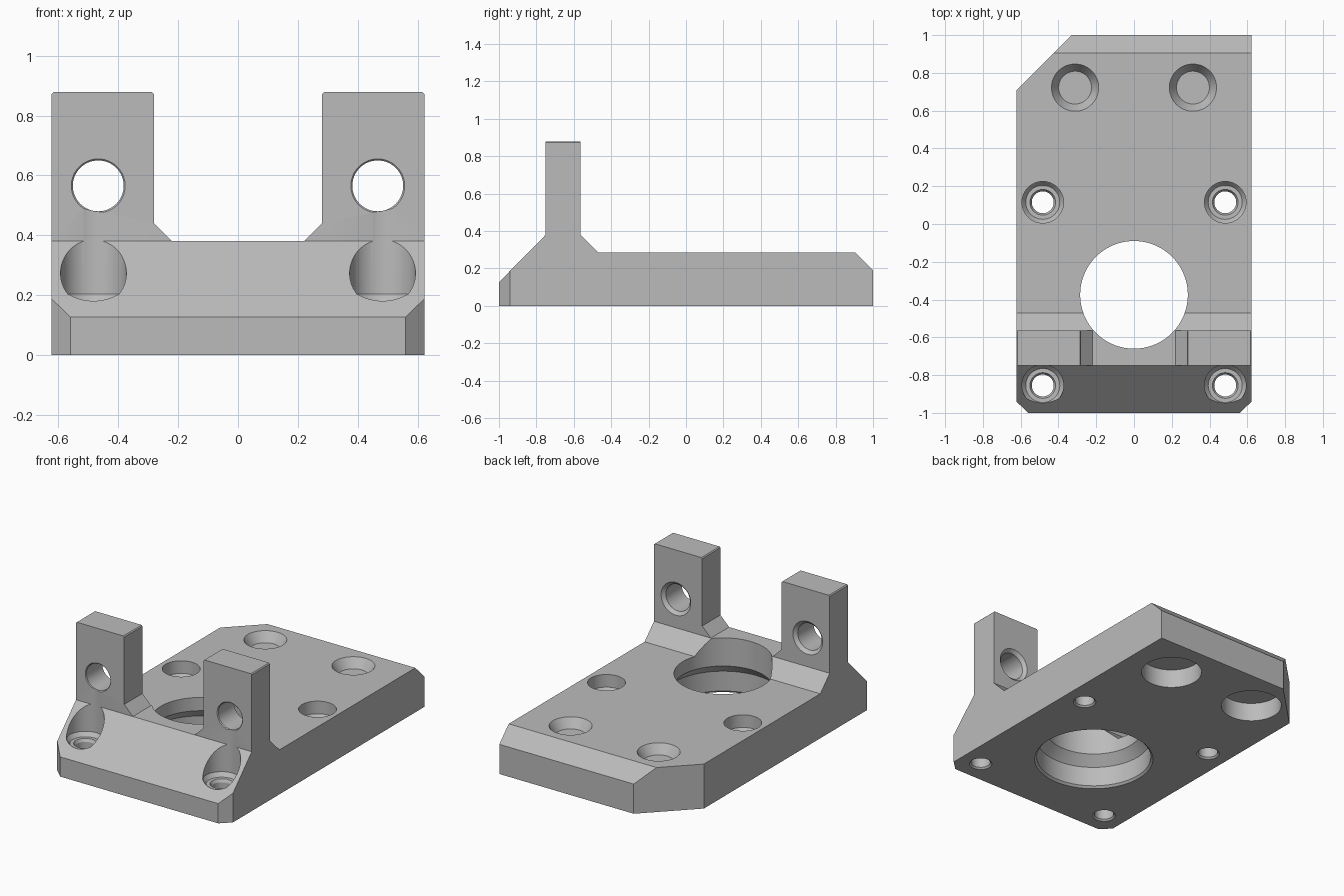
import bpy, bmesh, math
from mathutils import Matrix, Vector

if "Cube" in bpy.data.objects:
    bpy.data.objects.remove(bpy.data.objects["Cube"])


def make_object(name, bm):
    bmesh.ops.recalc_face_normals(bm, faces=bm.faces)
    mesh = bpy.data.meshes.new(name)
    bm.to_mesh(mesh)
    bm.free()
    obj = bpy.data.objects.new(name, mesh)
    bpy.context.scene.collection.objects.link(obj)
    return obj


def extrude(name, points, axis, low, high):
    """Extrude a 2D outline along the given axis (0=x, 1=y, 2=z)."""
    bm = bmesh.new()
    verts = []
    for a, b in points:
        co = [a, b]
        co.insert(axis, low)
        verts.append(bm.verts.new(co))
    face = bm.faces.new(verts)
    result = bmesh.ops.extrude_face_region(bm, geom=[face])
    move = Vector((0, 0, 0))
    move[axis] = high - low
    moved = [v for v in result["geom"] if isinstance(v, bmesh.types.BMVert)]
    bmesh.ops.translate(bm, verts=moved, vec=move)
    return make_object(name, bm)


def stepped_cutter(name, profile, matrix, sides=64):
    """Closed turned cutter from (radius, height) steps."""
    bm = bmesh.new()
    rings = []
    for r, h in profile:
        angles = [2 * math.pi * i / sides for i in range(sides)]
        rings.append([bm.verts.new((r * math.cos(t), r * math.sin(t), h)) for t in angles])
    for lower, upper in zip(rings, rings[1:]):
        for i in range(sides):
            j = (i + 1) % sides
            bm.faces.new((lower[i], lower[j], upper[j], upper[i]))
    bm.faces.new(rings[0])
    bm.faces.new(rings[-1])
    bm.transform(matrix)
    return make_object(name, bm)


def boolean(target, cutter, operation="DIFFERENCE"):
    cutter.hide_render = True
    mod = target.modifiers.new(cutter.name, "BOOLEAN")
    mod.operation = operation
    mod.solver = "EXACT"
    mod.object = cutter
    bpy.context.view_layer.objects.active = target
    bpy.ops.object.modifier_apply(modifier=mod.name)
    bpy.data.objects.remove(cutter)


W = 0.6225   # half width
TOP = 0.285  # plate top

# Plate and upright side profile
bracket = extrude("mounting_bracket", [
    (-1.1, 0), (1.1, 0), (1.1, 0.09), (0.905, TOP), (-0.47, TOP), (-0.565, 0.38),
    (-0.565, 1), (-0.75, 1), (-0.75, 0.38), (-1.1, 0.025)], 0, -1, 1)

# Front silhouette: two posts with a chamfered gap
half = [(0.22, 0.38), (0.281, 0.441), (0.281, 0.872), (0.287, 0.878),
        (W - 0.006, 0.878), (W + 0.1, 0.772), (W + 0.1, -0.1)]
silhouette = half + [(-x, z) for x, z in reversed(half)]
boolean(bracket, extrude("post_silhouette", silhouette, 1, -2, 2), "INTERSECT")

# Plan outline with clipped corners
outline = [(-0.56, -1), (0.56, -1), (W, -0.94), (W, 1), (-0.33, 1), (-W, 0.708), (-W, -0.94)]
boolean(bracket, extrude("plan_outline", outline, 2, -1, 2), "INTERSECT")

# Large bore, wider below with a conical step
boolean(bracket, stepped_cutter("main_bore", [
    (0.365, -0.01), (0.342, 0.013), (0.342, 0.14), (0.285, 0.2), (0.285, 0.6)],
    Matrix.Translation((0, -0.375, 0)), 96))

for side in (-1, 1):
    # Counterbored screw holes
    for y in (-0.855, 0.115):
        boolean(bracket, stepped_cutter("screw_hole", [
            (0.078, -0.01), (0.058, 0.01), (0.058, 0.16), (0.068, 0.178), (0.09, 0.178),
            (0.11, 0.204), (0.11, 0.6)], Matrix.Translation((side * 0.483, y, 0))))
    # Blind countersinks above, round pockets below
    place = Matrix.Translation((side * 0.312, 0.722, 0))
    boolean(bracket, stepped_cutter("countersink", [
        (0.087, 0.225), (0.125, TOP), (0.125, 0.4)], place))
    boolean(bracket, stepped_cutter("bottom_pocket", [
        (0.18, -0.1), (0.18, 0.12)], place))
    # Cross holes through the posts, chamfered at both ends
    turn = Matrix.Translation((side * 0.467, 0, 0.565)) @ Matrix.Rotation(math.radians(-90), 4, "X")
    boolean(bracket, stepped_cutter("post_hole", [
        (0.09, -0.8), (0.09, -0.75), (0.085, -0.745), (0.085, -0.585),
        (0.105, -0.565), (0.105, -0.5)], turn))

# Colour and shading
grey = bpy.data.materials.new("plain_grey")
grey.use_nodes = True
colour = (0.5, 0.5, 0.5, 1)
grey.diffuse_color = colour
grey.node_tree.nodes["Principled BSDF"].inputs["Base Color"].default_value = colour
bracket.data.materials.clear()
bracket.data.materials.append(grey)
for poly in bracket.data.polygons:
    poly.material_index = 0

bpy.ops.object.select_all(action="DESELECT")
bracket.select_set(True)
bpy.context.view_layer.objects.active = bracket
bpy.ops.object.shade_smooth_by_angle(angle=math.radians(25))
